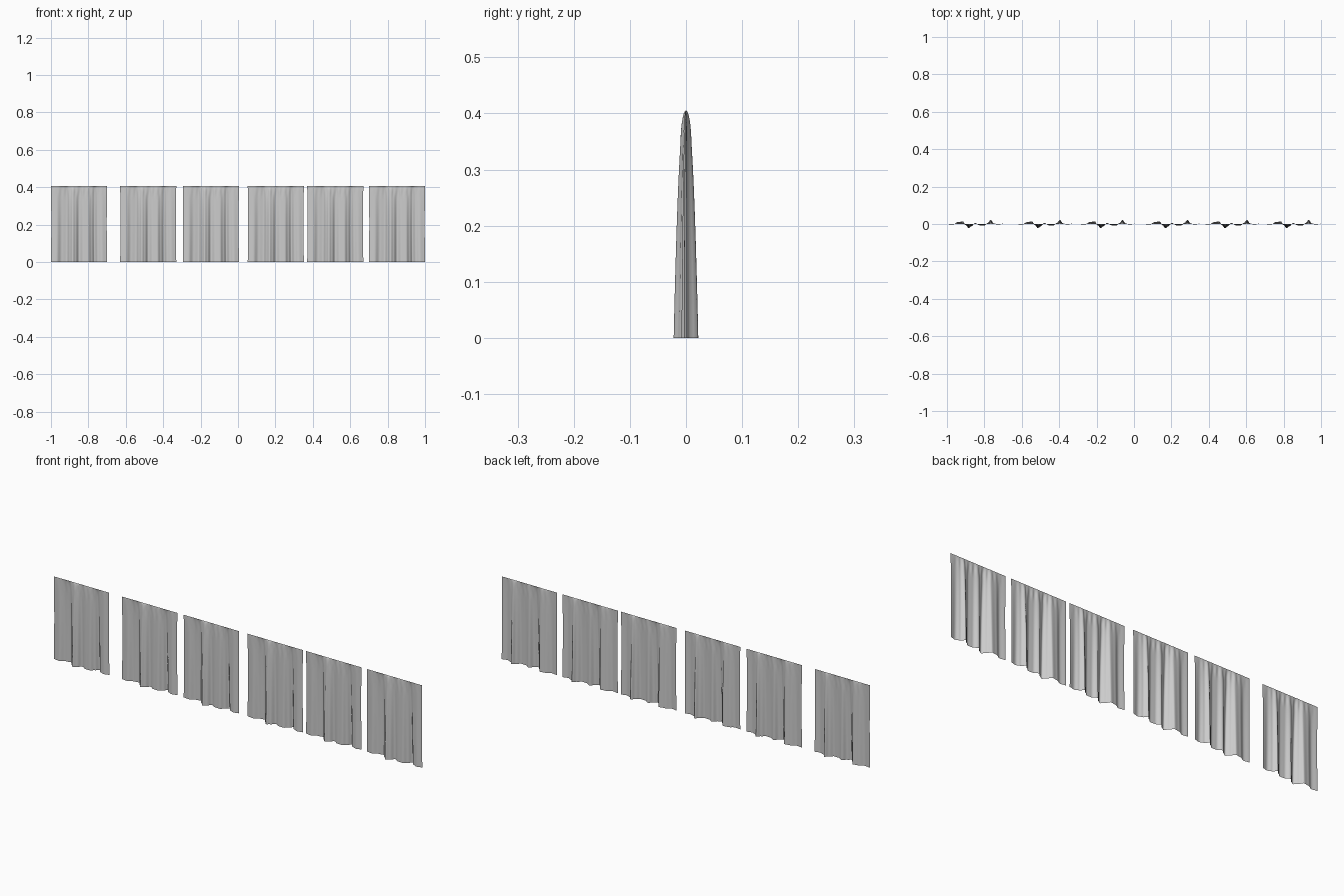
import bpy, math

if "Cube" in bpy.data.objects:
    bpy.data.objects.remove(bpy.data.objects["Cube"])

W, H = 0.30, 0.405
NU, NV = 72, 32
LEFT_EDGES = [-1.0, -0.63, -0.295, 0.052, 0.37, 0.70]

# Hem fold outline: (distance across panel, depth)
FOLDS = [(0, 0), (0.03, -0.004), (0.058, 0.010), (0.085, 0.014), (0.10, -0.006),
         (0.116, -0.022), (0.132, -0.012), (0.15, 0.006), (0.175, -0.007),
         (0.20, -0.008), (0.218, 0.006), (0.234, 0.022), (0.25, 0.004),
         (0.272, -0.004), (0.30, 0.002)]


def fold_depth(x):
    for (x0, y0), (x1, y1) in zip(FOLDS, FOLDS[1:]):
        if x <= x1 + 1e-9:
            s = (x - x0) / (x1 - x0)
            return y0 + (y1 - y0) * (0.5 - 0.5 * math.cos(math.pi * s))
    return 0.0


def curtain_mesh():
    verts, faces = [], []
    for j in range(NV + 1):
        t = 1 - (1 - j / NV) ** 1.6          # rows gather towards the header
        flare = max(0.0, 1 - t) ** 0.42      # folds open out below the header
        pinch = 0.0015 * math.exp(-((t - 0.93) / 0.06) ** 2)
        narrow = 1 - 0.012 * math.sin(math.pi * t)
        for i in range(NU + 1):
            u = i / NU
            x = (u - 0.5) * W * narrow
            mid = math.sin(math.pi * u)
            y = flare * fold_depth(u * W) + pinch * mid * math.sin(u * 75)
            verts.append((x, y, t * H))
    n = NU + 1
    for j in range(NV):
        for i in range(NU):
            a = j * n + i
            faces.append((a, a + 1, a + n + 1, a + n))
    mesh = bpy.data.meshes.new("curtain_panel")
    mesh.from_pydata(verts, [], faces)
    mesh.shade_smooth()
    return mesh


# Six identical hanging panels in a row
panel = curtain_mesh()
for k, x in enumerate(LEFT_EDGES):
    ob = bpy.data.objects.new(f"curtain_{k + 1}", panel)
    ob.location.x = x + W / 2
    bpy.context.collection.objects.link(ob)
